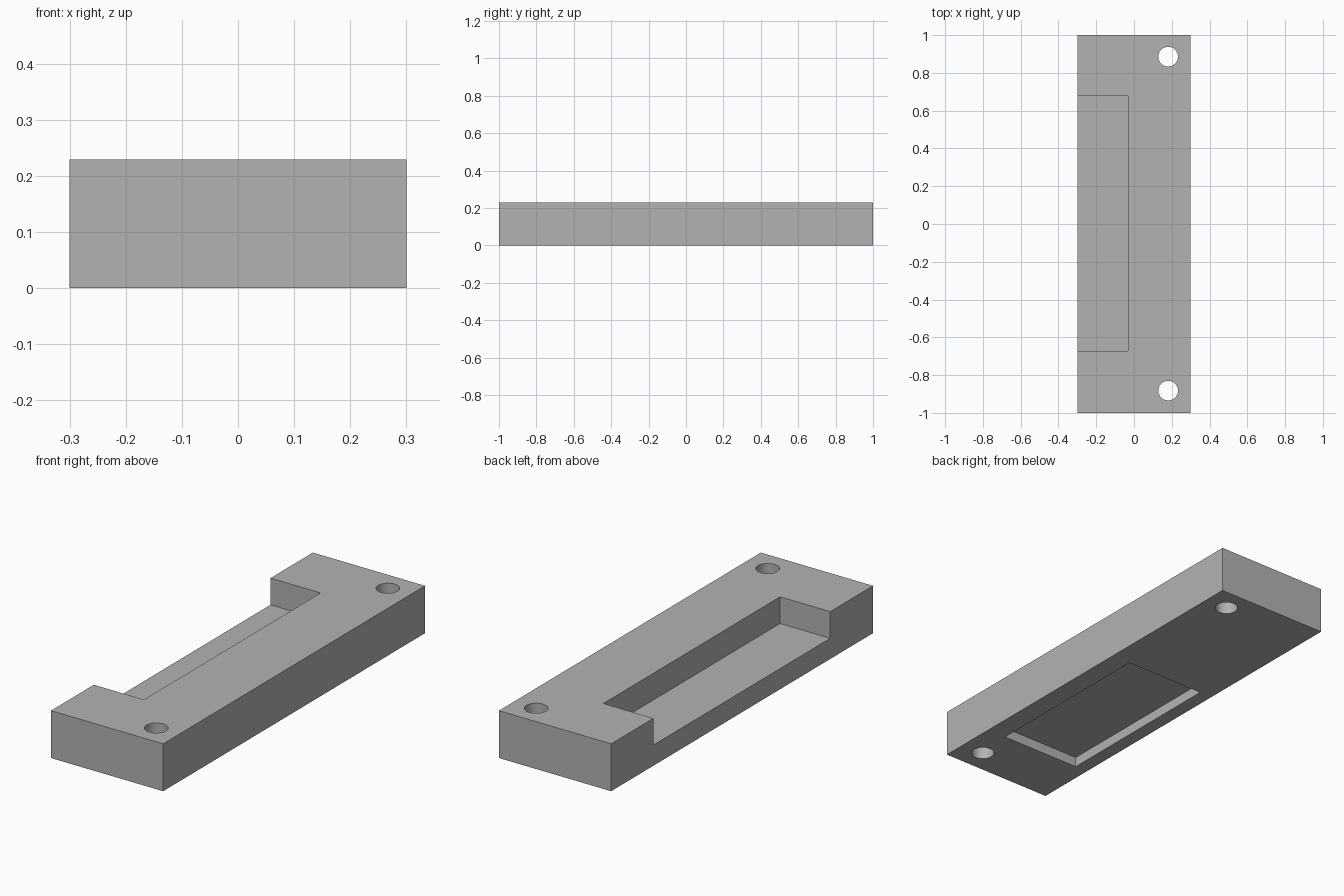
import bpy
from mathutils import Vector

default = bpy.data.objects.get("Cube")
if default:
    bpy.data.objects.remove(default)

grey = bpy.data.materials.new("plain_grey")
grey.use_nodes = True
colour = (0.45, 0.45, 0.45, 1)
grey.diffuse_color = colour
grey.node_tree.nodes["Principled BSDF"].inputs["Base Color"].default_value = colour


def box(name, low, high):
    low, high = Vector(low), Vector(high)
    bpy.ops.mesh.primitive_cube_add(size=1, location=(low + high) / 2)
    ob = bpy.context.object
    ob.name = name
    ob.scale = high - low
    bpy.ops.object.transform_apply(location=True, rotation=False, scale=True)
    ob.data.materials.append(grey)
    return ob


def cut(target, cutter):
    cutter.hide_render = True
    mod = target.modifiers.new(cutter.name, "BOOLEAN")
    mod.operation = "DIFFERENCE"
    mod.solver = "EXACT"
    mod.object = cutter
    bpy.context.view_layer.objects.active = target
    bpy.ops.object.modifier_apply(modifier=mod.name)
    bpy.data.objects.remove(cutter)


# Rectangular block
block = box("mounting_block", (-0.3, -1, 0), (0.3, 1, 0.229))

# Open notch in the top of the right side
cut(block, box("side_notch", (-0.4, -0.673, 0.1), (-0.032, 0.677, 0.4)))

# Shallow pocket underneath
cut(block, box("bottom_pocket", (-0.232, -0.7, -0.1), (0.198, 0.203, 0.049)))

# Screw holes through both ends
for y in (-0.882, 0.886):
    bpy.ops.mesh.primitive_cylinder_add(vertices=64, radius=0.052, depth=1, location=(0.181, y, 0))
    hole = bpy.context.object
    hole.name = "screw_hole"
    hole.data.materials.append(grey)
    cut(block, hole)

# Smooth hole walls, crisp block edges
bpy.ops.object.select_all(action="DESELECT")
block.select_set(True)
bpy.context.view_layer.objects.active = block
bpy.ops.object.shade_smooth_by_angle(angle=0.5)
